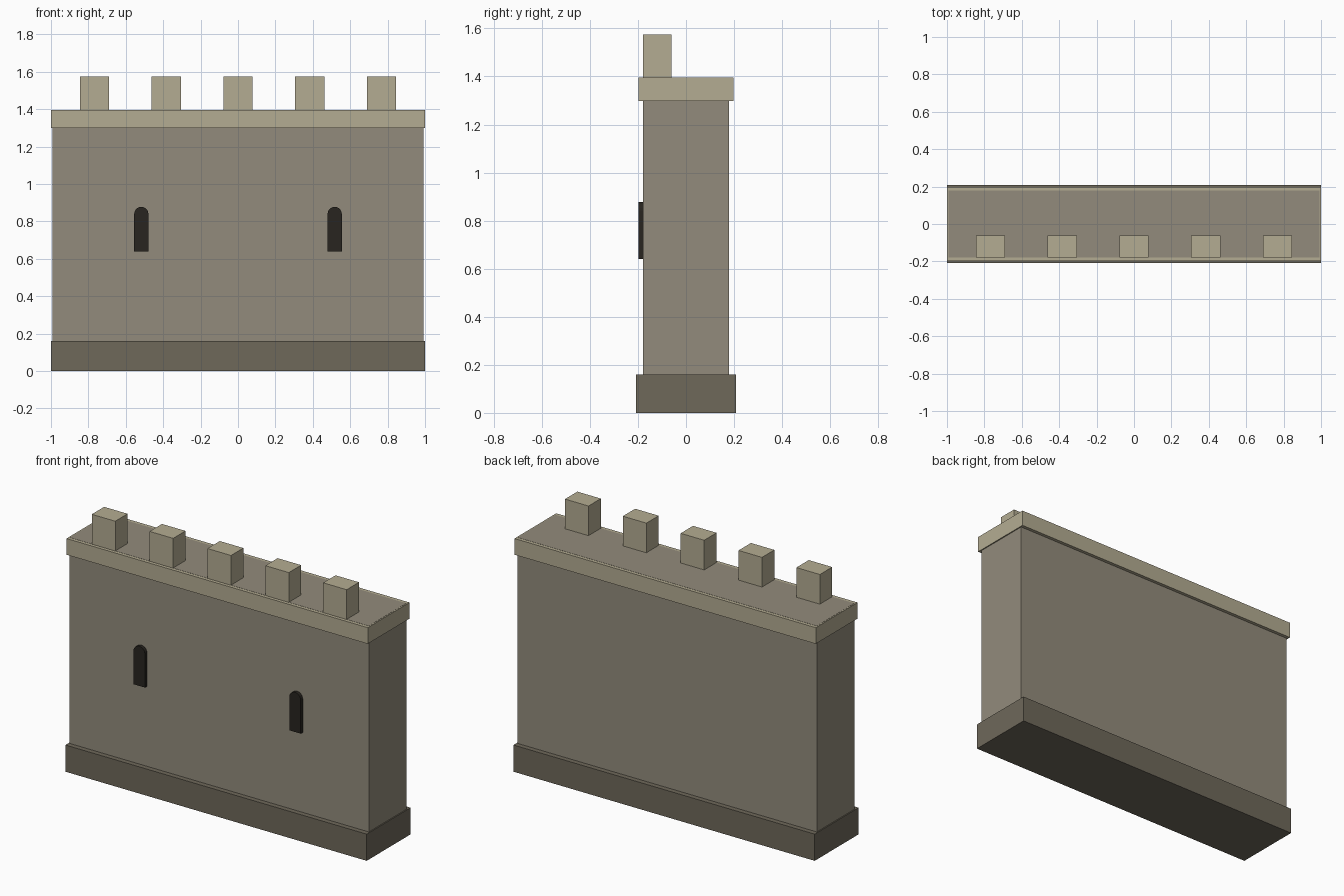
import bpy, bmesh, math

if "Cube" in bpy.data.objects:
    bpy.data.objects.remove(bpy.data.objects["Cube"])


def material(name, rgb):
    m = bpy.data.materials.new(name)
    m.diffuse_color = (*rgb, 1)
    m.use_nodes = True
    m.node_tree.nodes["Principled BSDF"].inputs["Base Color"].default_value = m.diffuse_color
    return m


STONE = material("stone", (0.29, 0.26, 0.20))
PALE = material("pale_stone", (0.456, 0.413, 0.287))
DARK = material("dark_stone", (0.156, 0.138, 0.102))
SHADOW = material("shadow", (0.021, 0.018, 0.014))


def finish(name, bm, mat):
    bmesh.ops.recalc_face_normals(bm, faces=bm.faces)
    me = bpy.data.meshes.new(name)
    bm.to_mesh(me)
    bm.free()
    me.materials.append(mat)
    ob = bpy.data.objects.new(name, me)
    bpy.context.collection.objects.link(ob)
    return ob


def box(name, x, y, z, mat):
    """Box from (min, max) ranges on each axis."""
    bm = bmesh.new()
    bmesh.ops.create_cube(bm, size=1)
    for v in bm.verts:
        v.co = [r[0] if c < 0 else r[1] for c, r in zip(v.co, (x, y, z))]
    return finish(name, bm, mat)


def arched_slit(name, cx, half_w, z0, z1, y0, y1, mat, segs=10):
    """Round-topped panel extruded along y."""
    spring = z1 - half_w
    pts = [(cx - half_w, z0), (cx + half_w, z0)]
    for i in range(segs + 1):
        a = math.pi * i / segs
        pts.append((cx + half_w * math.cos(a), spring + half_w * math.sin(a)))
    bm = bmesh.new()
    face = bm.faces.new([bm.verts.new((px, y0, pz)) for px, pz in pts])
    ext = bmesh.ops.extrude_face_region(bm, geom=[face], use_keep_orig=True)
    for v in ext["geom"]:
        if isinstance(v, bmesh.types.BMVert):
            v.co.y = y1
    return finish(name, bm, mat)


# Wall body runs through the plinth and coping
box("wall", (-0.993, 0.993), (-0.178, 0.178), (0.001, 1.396), STONE)
box("plinth", (-1, 1), (-0.208, 0.208), (0, 0.16), DARK)
box("coping", (-1, 1), (-0.198, 0.198), (1.298, 1.395), PALE)

# Merlons along the front edge
for i in range(5):
    cx = (i - 2) * 0.384
    box(f"merlon_{i + 1}", (cx - 0.078, cx + 0.078), (-0.178, -0.061),
        (1.395, 1.574), PALE)

# Arrow slits standing slightly proud of the front
for side, cx in (("left", -0.517), ("right", 0.517)):
    arched_slit(f"arrow_slit_{side}", cx, 0.038, 0.64, 0.878,
                -0.198, -0.17, SHADOW)
